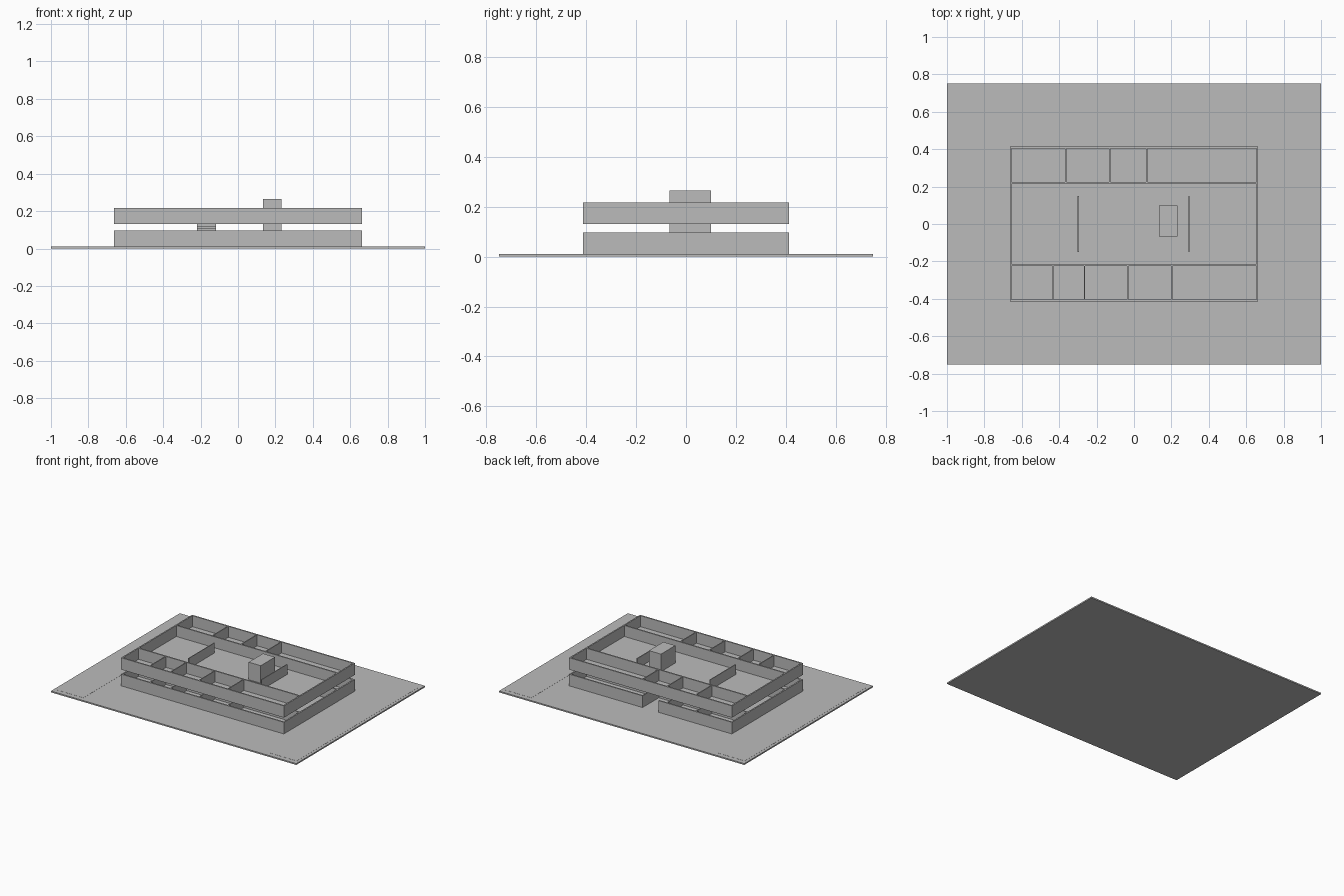
import bpy, bmesh

if "Cube" in bpy.data.objects:
    bpy.data.objects.remove(bpy.data.objects["Cube"])

# single flat grey for the whole massing model
grey = bpy.data.materials.new("model_grey")
grey.diffuse_color = (0.5, 0.5, 0.5, 1)
grey.use_nodes = True
grey.node_tree.nodes["Principled BSDF"].inputs["Base Color"].default_value = grey.diffuse_color


def boxes(name, specs):
    """One object made of boxes given as (x0, x1, y0, y1, z0, z1)."""
    bm = bmesh.new()
    for x0, x1, y0, y1, z0, z1 in specs:
        verts = bmesh.ops.create_cube(bm, size=1)["verts"]
        for v in verts:
            v.co = (x0 if v.co.x < 0 else x1,
                    y0 if v.co.y < 0 else y1,
                    z0 if v.co.z < 0 else z1)
    me = bpy.data.meshes.new(name)
    bm.to_mesh(me)
    bm.free()
    me.materials.append(grey)
    ob = bpy.data.objects.new(name, me)
    bpy.context.collection.objects.link(ob)
    return ob


HX, HY, T, CY = 0.664, 0.414, 0.01, 0.22     # footprint, wall thickness, corridor wall
G, LOW_TOP, UP, UP_TOP = 0.01, 0.096, 0.13, 0.217
FRONT_X = (-0.433, -0.265, -0.033, 0.202)
BACK_X = (-0.365, -0.13, 0.068)

# site board and the thin side strips
boxes("site_board", [(-1, 1, -0.75, 0.75, 0, G)])
for side, a, b in (("left", -0.98, -0.76), ("right", 0.76, 0.98)):
    boxes(side + "_ground_strip", [(a, b, -0.715, 0.715, G, G + 0.0008)])


def storey(name, z0, z1, door):
    # outer walls, with an optional doorway in the back
    back = [(-HX, -door, HY - T, HY, z0, z1), (door, HX, HY - T, HY, z0, z1)] if door \
        else [(-HX, HX, HY - T, HY, z0, z1)]
    boxes(name + "_outer_walls", back + [(-HX, HX, -HY, -HY + T, z0, z1)] +
          [(x, x + T, -HY + T, HY - T, z0, z1) for x in (-HX, HX - T)])
    # long walls between the hall and the rooms
    boxes(name + "_hall_walls", [(-HX + T, HX - T, s * CY - T / 2, s * CY + T / 2, z0, z1)
                                 for s in (-1, 1)])
    # room dividers
    t = 0.0035
    boxes(name + "_room_dividers",
          [(x - t, x + t, -HY + T, -CY - T / 2, z0, z1) for x in FRONT_X] +
          [(x - t, x + t, CY + T / 2, HY - T, z0, z1) for x in BACK_X])
    # free-standing hall screens
    boxes(name + "_hall_screens",
          [(x - 0.003, x + 0.003, -0.15, 0.15, z0, z1 - 0.007) for x in (-0.298, 0.294)])


storey("lower", G, LOW_TOP, 0.065)
storey("upper", UP, UP_TOP, 0)

# upper floor slab
boxes("upper_floor", [(-HX + T, HX - T, -HY + T, HY - T, UP, UP + 0.006)])

# lift core
boxes("lift_core", [(0.134, 0.232, -0.067, 0.1, G, 0.265)])

# staircase rising to the back
N, y0, y1 = 11, -0.065, 0.098
dy, dz = (y1 - y0) / N, (UP - G) / N
boxes("staircase", [(-0.22, -0.118, y0 + i * dy, y0 + (i + 1) * dy, G, G + (i + 1) * dz)
                    for i in range(N)])
